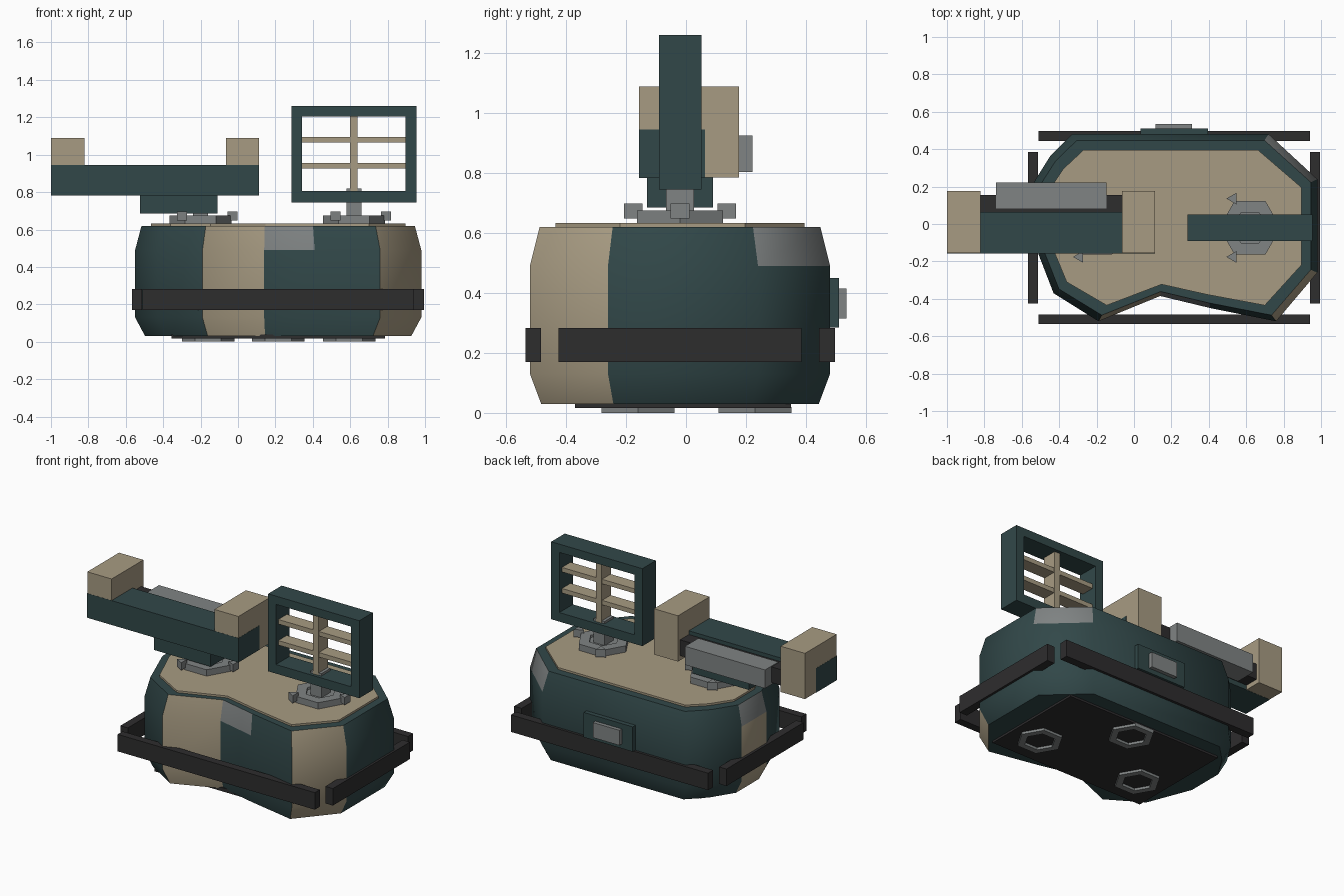
import bpy, bmesh, math

cube = bpy.data.objects.get("Cube")
if cube:
    bpy.data.objects.remove(cube, do_unlink=True)


def material(name, r, g, b):
    m = bpy.data.materials.new(name)
    m.use_nodes = True
    m.diffuse_color = (r, g, b, 1)
    node = next(n for n in m.node_tree.nodes if n.type == 'BSDF_PRINCIPLED')
    node.inputs["Base Color"].default_value = (r, g, b, 1)
    node.inputs["Roughness"].default_value = 0.8
    return m


TEAL = material("dark teal", 0.031, 0.064, 0.066)
TAN = material("sand tan", 0.39, 0.33, 0.225)
GREY = material("mid grey", 0.215, 0.23, 0.23)
DARK = material("charcoal", 0.027, 0.026, 0.027)


def finish(name, bm, *mats):
    bmesh.ops.recalc_face_normals(bm, faces=bm.faces)
    me = bpy.data.meshes.new(name)
    bm.to_mesh(me)
    bm.free()
    ob = bpy.data.objects.new(name, me)
    bpy.context.collection.objects.link(ob)
    for m in mats:
        me.materials.append(m)
    return ob


def box(name, mat, x, y, z):
    """Box from (low, high) ranges on each axis."""
    bm = bmesh.new()
    bmesh.ops.create_cube(bm, size=1)
    for v in bm.verts:
        v.co = [(r[0] + r[1]) / 2 + c * (r[1] - r[0]) for c, r in zip(v.co, (x, y, z))]
    return finish(name, bm, mat)


def loft(bm, rings, closed=False):
    """Quads between successive rings; closed joins the last ring to the first."""
    loops = [[bm.verts.new(p) for p in ring] for ring in rings]
    pairs = list(zip(loops, loops[1:]))
    if closed:
        pairs.append((loops[-1], loops[0]))
    n = len(loops[0])
    for level, (a, b) in enumerate(pairs):
        for i in range(n):
            f = bm.faces.new((a[i], a[(i + 1) % n], b[(i + 1) % n], b[i]))
            yield level, i, f
    if not closed:
        bm.faces.new(loops[0])
        bm.faces.new(loops[-1])


def hex_ring(name, mat, cx, cy, z0, z1, outer, inner):
    def ring(r, z):
        return [(cx + r * math.cos(k * math.pi / 3), cy + r * math.sin(k * math.pi / 3), z)
                for k in range(6)]
    bm = bmesh.new()
    list(loft(bm, [ring(outer, z0), ring(outer, z1), ring(inner, z1), ring(inner, z0)], True))
    return finish(name, bm, mat)


# Body: notched outline lofted through four heights
OUTLINE = [(-.19, -.52), (.14, -.385), (.41, -.45), (.76, -.52), (.98, -.26), (.98, .24),
           (.72, .48), (-.33, .48), (-.45, .36), (-.55, .2), (-.55, -.06), (-.43, -.37)]
CX, CY = .21, -.02


def outline(sx, sy, z):
    return [(CX + (x - CX) * sx, CY + (y - CY) * sy, z) for x, y in OUTLINE]


bm = bmesh.new()
tan_sides, grey_tops = (0, 3, 9), (1, 5, 9)
levels = [outline(.93, .925, .03), outline(1, 1, .13), outline(1, 1, .49), outline(.955, .935, .62)]
for level, side, face in loft(bm, levels):
    if level == 2 and side in grey_tops:
        face.material_index = 2
    elif side in tan_sides:
        face.material_index = 1
body = finish("body", bm, TEAL, TAN, GREY)
bpy.context.view_layer.objects.active = body
body.select_set(True)
bpy.ops.object.shade_smooth_by_angle(angle=math.radians(52))
body.select_set(False)

# Deck on top and plate underneath
bm = bmesh.new()
list(loft(bm, [outline(.89, .83, .615), outline(.89, .83, .633)]))
finish("deck", bm, TAN)
box("belly_plate", DARK, (-.355, .785), (-.37, .35), (.016, .04))
for i, (x, y) in enumerate([(-.16, -.16), (.215, .23), (.595, -.16)]):
    hex_ring(f"foot_ring_{i + 1}", GREY, x, y, 0, .02, .14, .095)

# Bumper rails
RAIL_Z = (.17, .283)
box("front_bumper", DARK, (-.51, .94), (-.535, -.483), RAIL_Z)
box("back_bumper", DARK, (-.51, .94), (.443, .497), RAIL_Z)
box("left_bumper", DARK, (.94, .995), (-.425, .385), RAIL_Z)
box("right_bumper", DARK, (-.567, -.513), (-.425, .385), RAIL_Z)

# Back hatch
box("hatch_plate", TEAL, (.035, .395), (.44, .51), (.285, .45))
box("hatch_handle", GREY, (.115, .31), (.5, .535), (.315, .415))


# Swivel mounts: hexagonal ring, post and three lugs
def mount(prefix, cx, cy, post_top):
    hex_ring(prefix + "_ring", GREY, cx, cy, .63, .675, .165, .095)
    hex_ring(prefix + "_hub", GREY, cx, cy, .63, .66, .1, .02)
    box(prefix + "_post", GREY, (cx - .04, cx + .04), (cy - .047, cy + .047), (.63, post_top))
    for k in range(3):
        a = k * math.tau / 3
        bm = bmesh.new()
        bmesh.ops.create_cone(bm, cap_ends=True, segments=3, radius1=.036, radius2=.036, depth=.05)
        for v in bm.verts:
            v.co.x, v.co.y = -v.co.y, v.co.x
        bmesh.ops.translate(bm, verts=bm.verts, vec=(
            cx + .18 * math.cos(a), cy + .18 * math.sin(a), .672))
        finish(f"{prefix}_lug_{k + 1}", bm, GREY)


mount("frame_mount", .62, -.02, .82)
mount("beam_mount", -.2, -.02, .7)

# Open frame with slats
FY = (-.09, .052)
for name, x, z in [("frame_left", (.895, .955), (.745, 1.26)),
                   ("frame_right", (.285, .342), (.745, 1.26)),
                   ("frame_bottom", (.34, .9), (.745, .805)),
                   ("frame_top", (.34, .9), (1.205, 1.26))]:
    box(name, TEAL, x, FY, z)
box("frame_upright", TAN, (.6, .64), (-.07, .03), (.8, 1.21))
for i, z in enumerate((.925, 1.065)):
    box(f"frame_slat_{i + 1}", TAN, (.335, .9), (-.065, .025), (z, z + .03))

# Beam with end blocks and rear canister
box("beam_neck", TEAL, (-.525, -.11), (-.13, .09), (.685, .79))
box("beam", TEAL, (-1, .113), (-.157, .063), (.783, .945))
for name, x in [("beam_block_right", (-.999, -.82)), ("beam_block_left", (-.065, .112))]:
    box(name, TAN, x, (-.156, .177), (.784, 1.088))
box("canister_rod", DARK, (-.83, -.055), (.06, .155), (.815, .92))
box("canister", GREY, (-.737, -.148), (.082, .222), (.802, .925))
